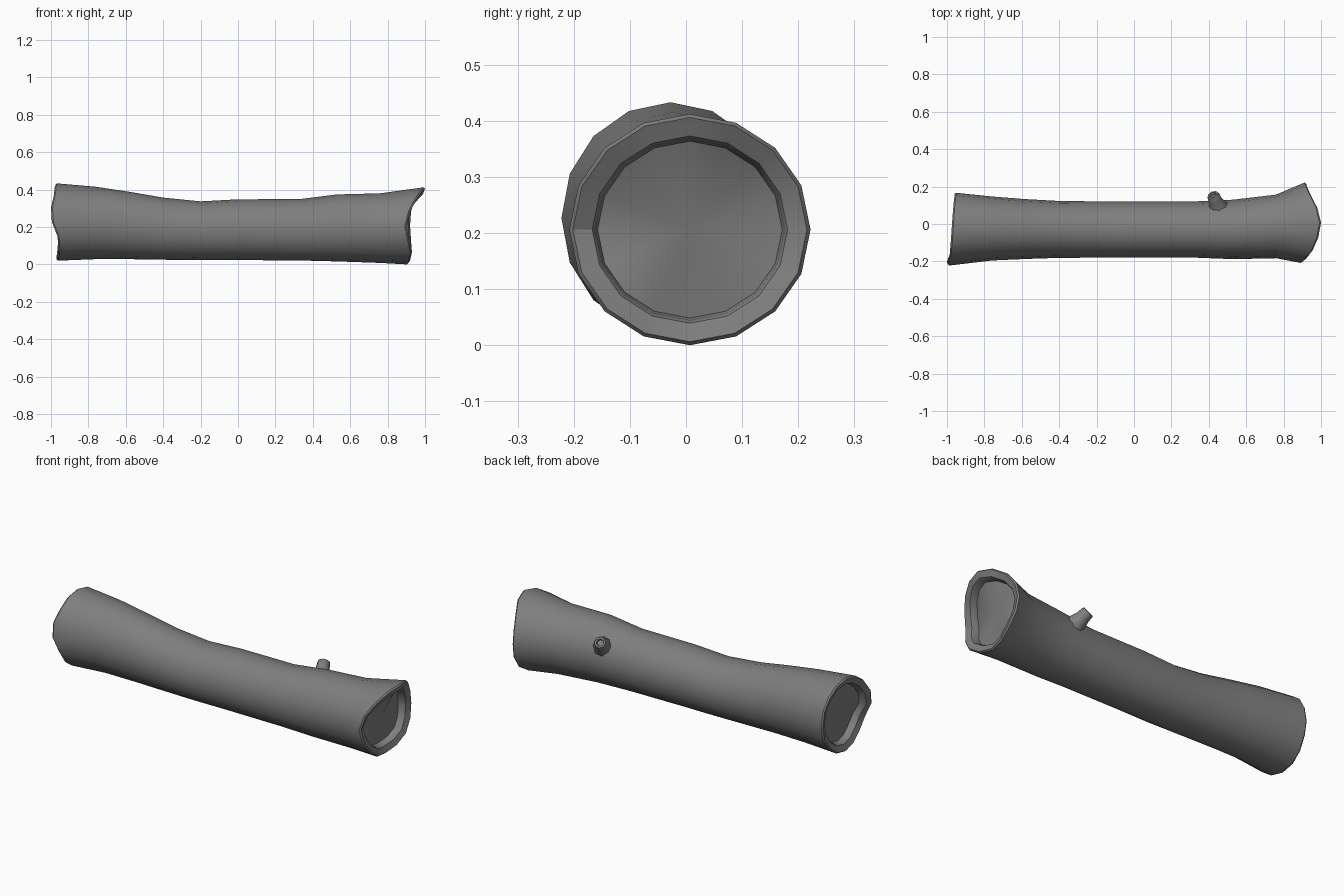
import bpy
import bmesh
from math import cos, sin, pi, radians
from mathutils import Vector

cube = bpy.data.objects.get("Cube")
if cube:
    bpy.data.objects.remove(cube, do_unlink=True)

grey = bpy.data.materials.new("bark_grey")
grey.use_nodes = True
COLOUR = (0.21, 0.21, 0.21, 1)
grey.diffuse_color = COLOUR
grey.node_tree.nodes["Principled BSDF"].inputs["Base Color"].default_value = COLOUR

SIDES = 16


def loft(name, rings, angle):
    """Skin a list of point rings, close both ends, and smooth gentle edges."""
    bm = bmesh.new()
    loops = [[bm.verts.new(p) for p in ring] for ring in rings]
    for a, b in zip(loops, loops[1:]):
        n = len(a)
        for i in range(n):
            j = (i + 1) % n
            bm.faces.new((a[i], a[j], b[j], b[i]))
    for loop in (loops[0], loops[-1]):
        centre = sum((v.co for v in loop), Vector()) / len(loop)
        hub = bm.verts.new(centre)
        for i, v in enumerate(loop):
            bm.faces.new((v, loop[(i + 1) % len(loop)], hub))
    bmesh.ops.recalc_face_normals(bm, faces=bm.faces)
    mesh = bpy.data.meshes.new(name)
    bm.to_mesh(mesh)
    bm.free()
    mesh.materials.append(grey)
    obj = bpy.data.objects.new(name, mesh)
    bpy.context.collection.objects.link(obj)
    bpy.ops.object.select_all(action="DESELECT")
    obj.select_set(True)
    bpy.context.view_layer.objects.active = obj
    bpy.ops.object.shade_smooth_by_angle(angle=radians(angle))
    return obj


def section(xs, y0, y1, z0, z1, scale=1.0):
    """Oval ring of the trunk; xs gives the x of each point."""
    cy, cz = (y0 + y1) / 2, (z0 + z1) / 2
    ry, rz = (y1 - y0) / 2 * scale, (z1 - z0) / 2 * scale
    return [Vector((xs[k], cy + ry * cos(2 * pi * k / SIDES),
                    cz + rz * sin(2 * pi * k / SIDES))) for k in range(SIDES)]


def end_rings(xs, bounds, inward):
    """Rings from the outer edge over the rim down to the sunken end face."""
    steps = ((1.0, 0.008), (0.97, 0.0), (0.81, 0.012), (0.785, 0.022), (0.765, 0.05))
    return [section([x + inward * d for x in xs], *bounds, s) for s, d in steps]


# Broken end outlines: x of each point, starting at the back and going over the top
right_x = [.92, .925, .945, .98, 1.0, .985, .955, .92,
           .90, .915, .93, .92, .91, .92, .93, .925]
left_x = [-.96, -.96, -.965, -.97, -.975, -.98, -.985, -1.0,
          -.995, -.965, -.96, -.965, -.97, -.97, -.965, -.96]

# Trunk stations: x, then y and z limits
stations = [
    (-.76, -.195, .147, .028, .415),
    (-.58, -.187, .133, .028, .388),
    (-.40, -.181, .123, .025, .357),
    (-.20, -.180, .121, .023, .337),
    (0.0, -.180, .121, .023, .348),
    (.33, -.180, .121, .021, .349),
    (.53, -.188, .130, .016, .374),
    (.76, -.183, .157, .008, .380),
]
left_end = end_rings(left_x, (-.222, .167, .02, .433), 1)
right_end = end_rings(right_x, (-.208, .222, 0.0, .412), -1)
body = [section([x] * SIDES, *b) for x, *b in stations]
loft("log_trunk", left_end[::-1] + body + right_end, 32)

# Broken branch stub with a small hollow in its tip
base, tip = Vector((.455, .075, .262)), Vector((.422, .157, .328))
axis = (tip - base).normalized()
side = axis.cross(Vector((0, 0, 1))).normalized()
up = side.cross(axis)
length = (tip - base).length
profile = [(0.0, .058), (.4, .045), (.65, .036), (.95, .033),
           (1.0, .029), (1.0, .019), (.88, .016)]
stub = []
for t, r in profile:
    c = base + axis * (t * length)
    stub.append([c + (side * cos(a) + up * sin(a)) * r
                 for a in (2 * pi * k / 8 for k in range(8))])
loft("branch_stub", stub, 46)
